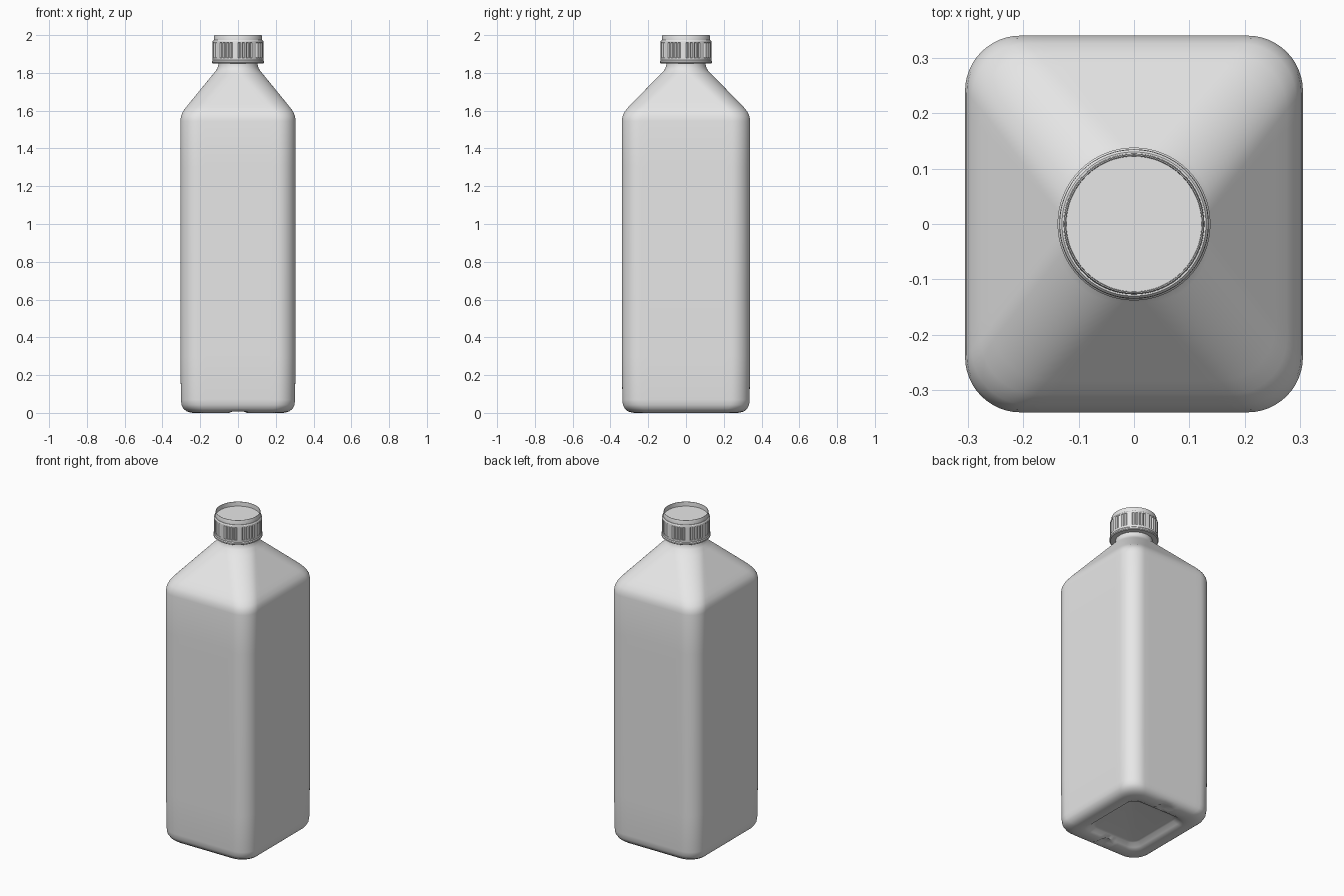
import bpy, bmesh, math

if "Cube" in bpy.data.objects:
    bpy.data.objects.remove(bpy.data.objects["Cube"])

plastic = bpy.data.materials.new("light grey plastic")
plastic.diffuse_color = (0.8, 0.8, 0.8, 1)
plastic.use_nodes = True
plastic.node_tree.nodes["Principled BSDF"].inputs["Base Color"].default_value = plastic.diffuse_color

ARC, EDGE = 12, 12   # segments per corner and per straight side


def rounded_ring(hx, hy, r, z, notch=0.0):
    """Rounded rectangle; notch lifts the middle of the front and back sides."""
    pts = []
    corners = [(1, 1, 0), (-1, 1, 90), (-1, -1, 180), (1, -1, 270)]
    for i, (sx, sy, start) in enumerate(corners):
        cx, cy = sx * (hx - r), sy * (hy - r)
        for k in range(ARC + 1):
            a = math.radians(start + 90 * k / ARC)
            pts.append([cx + r * math.cos(a), cy + r * math.sin(a), z])
        nx, ny, _ = corners[(i + 1) % 4]
        a = math.radians(start + 90)
        p = pts[-1]
        q = (nx * (hx - r) + r * math.cos(a), ny * (hy - r) + r * math.sin(a))
        for k in range(1, EDGE):
            t = k / EDGE
            pts.append([p[0] + (q[0] - p[0]) * t, p[1] + (q[1] - p[1]) * t, z])
    if notch:
        for p in pts:
            if abs(p[0]) < 0.04 and abs(p[1]) > hy - r:
                p[2] += notch
    return pts


def circle_ring(radius, z, n=120, groove=0.0):
    """Circle; groove cuts grouped grip notches into it."""
    pts = []
    for i in range(n):
        a = 2 * math.pi * i / n
        rr = radius - (groove if i % 15 in (1, 4, 7, 10) else 0)
        pts.append((rr * math.cos(a), rr * math.sin(a), z))
    return pts


def loft(name, rings, cap_start=False, cap_end=False, angle=35):
    bm = bmesh.new()
    loops = [[bm.verts.new(p) for p in ring] for ring in rings]
    n = len(loops[0])
    for a, b in zip(loops, loops[1:]):
        for i in range(n):
            j = (i + 1) % n
            bm.faces.new((a[i], a[j], b[j], b[i]))
    if cap_start:
        bm.faces.new(loops[0][::-1])
    if cap_end:
        bm.faces.new(loops[-1])
    bmesh.ops.remove_doubles(bm, verts=bm.verts, dist=0.0002)
    bmesh.ops.recalc_face_normals(bm, faces=bm.faces)
    mesh = bpy.data.meshes.new(name)
    bm.to_mesh(mesh)
    bm.free()
    mesh.materials.append(plastic)
    ob = bpy.data.objects.new(name, mesh)
    bpy.context.collection.objects.link(ob)
    bpy.ops.object.select_all(action='DESELECT')
    ob.select_set(True)
    bpy.context.view_layer.objects.active = ob
    bpy.ops.object.shade_smooth_by_angle(angle=math.radians(angle))
    return ob


# Bottle: recessed base panel, foot, straight body, tapered shoulder and neck
profile = [
    # half x, half y, corner radius, z, seam notch
    (0.150, 0.180, 0.04, 0.030, 0),
    (0.165, 0.195, 0.05, 0.028, 0),
    (0.185, 0.215, 0.06, 0.010, 0),
    (0.205, 0.235, 0.07, 0.001, 0.014),
    (0.225, 0.260, 0.08, 0.000, 0.014),
    (0.250, 0.285, 0.09, 0.001, 0.008),
    (0.272, 0.307, 0.095, 0.008, 0),
    (0.289, 0.324, 0.10, 0.022, 0),
    (0.299, 0.334, 0.10, 0.042, 0),
    (0.302, 0.337, 0.10, 0.070, 0),
    (0.305, 0.339, 0.10, 0.300, 0),
    (0.305, 0.340, 0.10, 1.300, 0),
    (0.305, 0.340, 0.10, 1.545, 0),
    (0.302, 0.336, 0.10, 1.570, 0),
    (0.293, 0.326, 0.10, 1.593, 0),
    (0.276, 0.307, 0.10, 1.617, 0),
]
rings = [rounded_ring(*p) for p in profile]
for k in range(1, 9):                       # straight taper to a round neck
    t = k / 8
    hx, hy = 0.276 + (0.117 - 0.276) * t, 0.307 + (0.117 - 0.307) * t
    rings.append(rounded_ring(hx, hy, 0.10 + 0.015 * t, 1.617 + 0.195 * t))
for r, z in [(0.107, 1.826), (0.103, 1.842), (0.102, 1.90)]:
    rings.append(rounded_ring(r + 0.0015, r + 0.0015, r, z))
loft("bottle", rings, cap_start=True, angle=50)

# Cap: lower lip, grooved grip band, stepped top
loft("cap", [
    circle_ring(0.100, 1.850),
    circle_ring(0.133, 1.850),
    circle_ring(0.138, 1.854),
    circle_ring(0.138, 1.862),
    circle_ring(0.134, 1.867),
    circle_ring(0.135, 1.880),
    circle_ring(0.135, 1.881, groove=0.005),
    circle_ring(0.135, 1.959, groove=0.005),
    circle_ring(0.135, 1.960),
    circle_ring(0.134, 1.968),
    circle_ring(0.130, 1.973),
    circle_ring(0.124, 1.973),
], cap_end=True, angle=30)

# Thin raised rim around the recessed cap top
loft("cap_rim", [
    circle_ring(0.127, 1.972),
    circle_ring(0.126, 1.998),
    circle_ring(0.125, 2.000),
    circle_ring(0.123, 2.000),
    circle_ring(0.122, 1.972),
])
